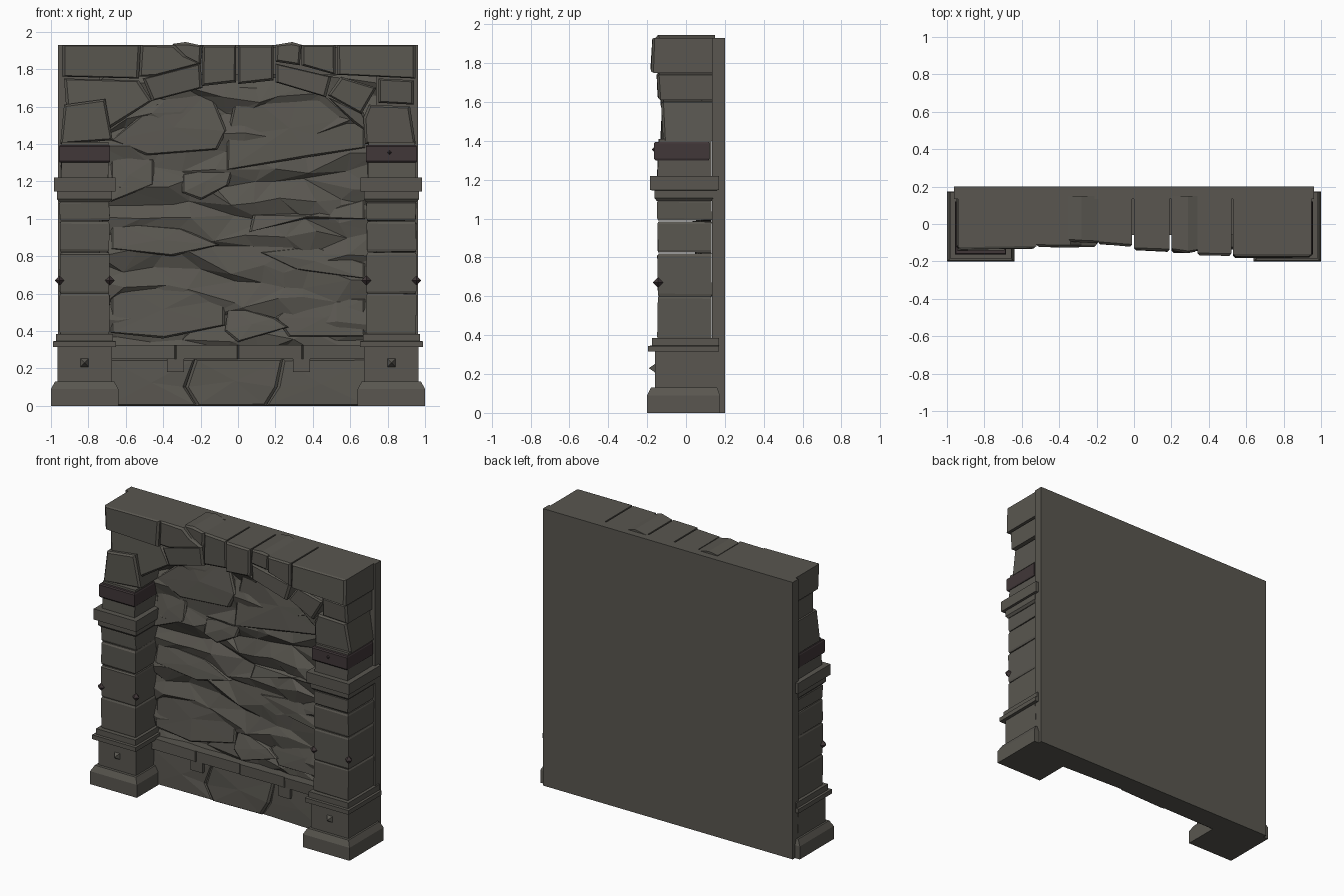
import bpy, bmesh, math, random
from mathutils import Vector

if "Cube" in bpy.data.objects:
    bpy.data.objects.remove(bpy.data.objects["Cube"])

random.seed(7)


def material(name, rgb):
    m = bpy.data.materials.new(name)
    m.diffuse_color = (*rgb, 1)
    m.use_nodes = True
    m.node_tree.nodes["Principled BSDF"].inputs["Base Color"].default_value = m.diffuse_color
    return m


STONE = material("grey_stone", (0.100, 0.094, 0.080))
IRON = material("dark_iron", (0.052, 0.038, 0.040))


def finish(bm, name, mat):
    bmesh.ops.recalc_face_normals(bm, faces=bm.faces)
    me = bpy.data.meshes.new(name)
    bm.to_mesh(me)
    bm.free()
    me.materials.append(mat)
    ob = bpy.data.objects.new(name, me)
    bpy.context.collection.objects.link(ob)
    return ob


def jit(a):
    return random.uniform(-a, a)


def loft(name, cx, sections, mat=STONE, rough=0.0):
    """Stack of rectangles: (z, half width, front y, back y)."""
    bm = bmesh.new()
    rings = []
    for z, h, yf, yb in sections:
        rings.append([bm.verts.new((cx + x + jit(rough), y + jit(rough), z + jit(rough) * 0.6))
                      for x, y in ((-h, yf), (h, yf), (h, yb), (-h, yb))])
    for a, b in zip(rings, rings[1:]):
        for i in range(4):
            bm.faces.new((a[i], a[(i + 1) % 4], b[(i + 1) % 4], b[i]))
    bm.faces.new(rings[0][::-1])
    bm.faces.new(rings[-1])
    return finish(bm, name, mat)


def stone(name, pts, yf, yb=0.15, lean=0.0, chip=0.015, tilt=0.008, poke=0.0):
    """Prism from an outline in x,z with a chipped front rim; lean sets the top back."""
    bm = bmesh.new()
    cx = sum(p[0] for p in pts) / len(pts)
    cz = sum(p[1] for p in pts) / len(pts)
    lo = min(p[1] for p in pts)
    span = max(p[1] for p in pts) - lo
    back, rim, front = [], [], []
    for x, z in pts:
        d = yf + lean * (z - lo) / span + jit(tilt)
        v = Vector((cx - x, cz - z))
        v = v.normalized() * chip if v.length > 0 else v
        back.append(bm.verts.new((x, yb, z)))
        rim.append(bm.verts.new((x, d + chip * 0.8, z)))
        front.append(bm.verts.new((x + v.x, d, z + v.y)))
    n = len(pts)
    for a, b in ((back, rim), (rim, front)):
        for i in range(n):
            j = (i + 1) % n
            bm.faces.new((a[i], a[j], b[j], b[i]))
    bm.faces.new(back)
    f = bm.faces.new(front)
    if poke:
        r = bmesh.ops.poke(bm, faces=[f])
        r["verts"][0].co.y -= poke
    return finish(bm, name, STONE)


def stud(name, x, y, z, rx, ry, rz):
    """Diamond-shaped stud head."""
    bm = bmesh.new()
    v = [bm.verts.new(p) for p in ((x - rx, y, z - rz), (x + rx, y, z - rz), (x + rx, y, z + rz),
                                   (x - rx, y, z + rz), (x, y - ry, z), (x, y + ry, z))]
    for i in range(4):
        bm.faces.new((v[i], v[(i + 1) % 4], v[4]))
        bm.faces.new((v[(i + 1) % 4], v[i], v[5]))
    return finish(bm, name, STONE)


def corner_stud(name, x, y, z, r):
    bm = bmesh.new()
    bmesh.ops.create_uvsphere(bm, u_segments=4, v_segments=2, radius=r)
    bmesh.ops.translate(bm, verts=bm.verts, vec=(x, y, z))
    return finish(bm, name, IRON)


# Back slab and hidden filler behind the arch stones
loft("back_slab", 0, [(0, 0.963, 0.135, 0.2), (1.93, 0.963, 0.135, 0.2)])
loft("arch_filler", 0, [(1.77, 0.92, -0.06, 0.15), (1.915, 0.92, -0.06, 0.15)])

# Rough recessed wall: jittered strata of flat facets
bm = bmesh.new()
NX, NZ = 9, 17
rows = []
for k in range(NZ + 1):
    row = []
    for i in range(NX + 1):
        x = -0.74 + 1.48 * i / NX + (jit(0.07) if 0 < i < NX else 0)
        z = 0.28 + 1.54 * k / NZ + jit(0.034)
        y = 0.075 + (0.016 if (k + i // 4) % 2 else -0.014) + jit(0.014)
        row.append(bm.verts.new((x, y, z)))
    rows.append(row)
for a, b in zip(rows, rows[1:]):
    for i in range(NX):
        q = (a[i], a[i + 1], b[i + 1], b[i])
        s = random.choice((0, 1))
        bm.faces.new((q[s], q[s + 1], q[s + 2]))
        bm.faces.new((q[s], q[s + 2], q[(s + 3) % 4]))
for f in bm.faces:
    if f.normal.y > 0:
        f.normal_flip()
finish(bm, "rough_wall", STONE)

# Broken ledges jutting from the wall, undercut at the bottom
crags = [
    (0.045, [(-.06, 1.44), (-.06, 1.26), (.38, 1.33), (.68, 1.38), (.68, 1.55), (.33, 1.70), (0, 1.71)]),
    (0.05, [(-.68, 1.42), (-.49, 1.34), (-.11, 1.37), (-.06, 1.47), (-.15, 1.69), (-.44, 1.62)]),
    (0.04, [(-.30, 1.24), (-.02, 1.29), (-.05, 1.18), (-.20, 1.10), (-.30, 1.14)]),
    (0.045, [(-.68, 1.36), (-.45, 1.32), (-.45, 1.18), (-.68, 1.09)]),
    (0.045, [(.08, 1.02), (.38, 1.03), (.68, 1.10), (.68, 1.0), (.36, 1.0), (.06, .93)]),
    (0.035, [(-.05, .54), (.20, .47), (.27, .42), (.0, .34), (-.07, .40)]),
    (0.045, [(.20, .47), (.33, .59), (.68, .57), (.68, .37), (.27, .37)]),
    (0.05, [(-.68, .68), (-.20, .62), (-.07, .57), (-.07, .43), (-.40, .36), (-.68, .39)]),
    (0.05, [(-.68, .98), (-.30, .95), (-.10, .86), (-.35, .80), (-.68, .84)]),
    (0.05, [(.12, .82), (.40, .86), (.68, .76), (.68, .68), (.30, .73)]),
]
for i, (y, p) in enumerate(crags):
    stone(f"wall_crag_{i}", p, y, 0.13, lean=0.035, chip=0.012, tilt=0.01, poke=0.006)

# Foot of the wall: large stones, ledge course and two brackets
foot = [
    [(-.70, 0), (-.22, 0), (-.28, .1), (-.23, .25), (-.70, .25)],
    [(-.22, 0), (.15, 0), (.21, .1), (.24, .25), (-.23, .25), (-.28, .1)],
    [(.15, 0), (.70, 0), (.70, .25), (.24, .25), (.21, .1)],
]
for i, p in enumerate(foot):
    stone(f"foot_stone_{i}", p, 0.04, tilt=0.012, poke=0.004)
for i, (a, b) in enumerate([(-.70, -.335), (-.335, 0), (0, .345), (.345, .70)]):
    stone(f"ledge_block_{i}", [(a, .25), (b, .25), (b, .325), (a, .325)], 0.018, chip=0.005, tilt=0.005)
for i, x in enumerate((-.335, .34)):
    loft(f"ledge_bracket_{i}", x, [(.18, .045, .022, .1), (.25, .045, .022, .1)])

# Arch stones: front depth and outline
left_arch = [
    (-.130, [(-.94, 1.93), (-.94, 1.76), (-.53, 1.75), (-.52, 1.93)]),
    (-.120, [(-.52, 1.93), (-.53, 1.76), (-.45, 1.76), (-.20, 1.83), (-.28, 1.87), (-.34, 1.93)]),
    (-.100, [(-.35, 1.935), (-.28, 1.945), (-.19, 1.925), (-.20, 1.82), (-.33, 1.86)]),
    (-.115, [(-.51, 1.75), (-.20, 1.83), (-.19, 1.70), (-.46, 1.63)]),
    (-.115, [(-.19, 1.93), (-.01, 1.93), (-.01, 1.73), (-.19, 1.71)]),
    (-.090, [(-.93, 1.75), (-.53, 1.74), (-.46, 1.63), (-.69, 1.48), (-.72, 1.63), (-.92, 1.61)]),
    (-.130, [(-.93, 1.61), (-.71, 1.64), (-.67, 1.42), (-.95, 1.40)]),
]
right_arch = [
    (-.145, [(0, 1.93), (.19, 1.93), (.19, 1.74), (0, 1.72)]),
    (-.150, [(.20, 1.93), (.29, 1.945), (.34, 1.93), (.33, 1.82), (.20, 1.84)]),
    (-.165, [(.34, 1.93), (.52, 1.93), (.52, 1.77), (.34, 1.82)]),
    (-.175, [(.53, 1.93), (.95, 1.93), (.95, 1.75), (.53, 1.77)]),
    (-.140, [(.20, 1.83), (.50, 1.76), (.47, 1.65), (.20, 1.73)]),
    (-.130, [(.55, 1.76), (.74, 1.70), (.66, 1.56), (.48, 1.66)]),
    (-.090, [(.48, 1.65), (.67, 1.57), (.73, 1.44), (.62, 1.51)]),
    (-.145, [(.75, 1.75), (.94, 1.74), (.94, 1.61), (.75, 1.62)]),
    (-.125, [(.70, 1.61), (.92, 1.60), (.95, 1.40), (.68, 1.40), (.67, 1.54)]),
]
for side, arch in (("left", left_arch), ("right", right_arch)):
    for i, (y, p) in enumerate(arch):
        stone(f"{side}_arch_stone_{i}", p, y)

# Pillars
for side, s in (("left", -1), ("right", 1)):
    c = 0.82 * s
    loft(side + "_base", c, [(0, .18, -.2, .175), (.09, .18, -.2, .175), (.13, .158, -.18, .16)])
    loft(side + "_pedestal", c, [(.12, .145, -.16, .15), (.32, .145, -.16, .14)])
    loft(side + "_lower_trim", c, [(.315, .168, -.195, .17), (.345, .168, -.195, .17),
                                   (.346, .152, -.175, .17), (.385, .152, -.175, .17)])
    for i, (a, b) in enumerate([(.38, .60), (.60, .82), (.825, .985), (.99, 1.095)]):
        loft(f"{side}_shaft_block_{i}", c, [(a, .128, -.14, .13), (a + .012, .133, -.146, .13),
                                            (b - .012, .133, -.146, .13), (b, .128, -.14, .13)], rough=0.003)
    loft(side + "_cap", c, [(1.09, .134, -.15, .135), (1.105, .147, -.162, .14), (1.145, .147, -.162, .14),
                            (1.146, .164, -.185, .17), (1.22, .164, -.185, .17)])
    loft(side + "_neck", c, [(1.21, .127, -.148, .13), (1.41, .125, -.14, .13)], rough=0.003)
    loft(side + "_iron_band", c, [(1.3, .132, -.158, .118), (1.308, .136, -.164, .12),
                                  (1.387, .136, -.164, .12), (1.395, .132, -.158, .118)], IRON)
    stud(side + "_pedestal_stud", c, -.158, .23, .023, .033, .023)
    for k in (-1, 1):
        corner_stud(f"{side}_shaft_stud_{k}", c + k * .134, -.144, .67, .027)
corner_stud("band_stud", .81, -.16, 1.355, .016)
